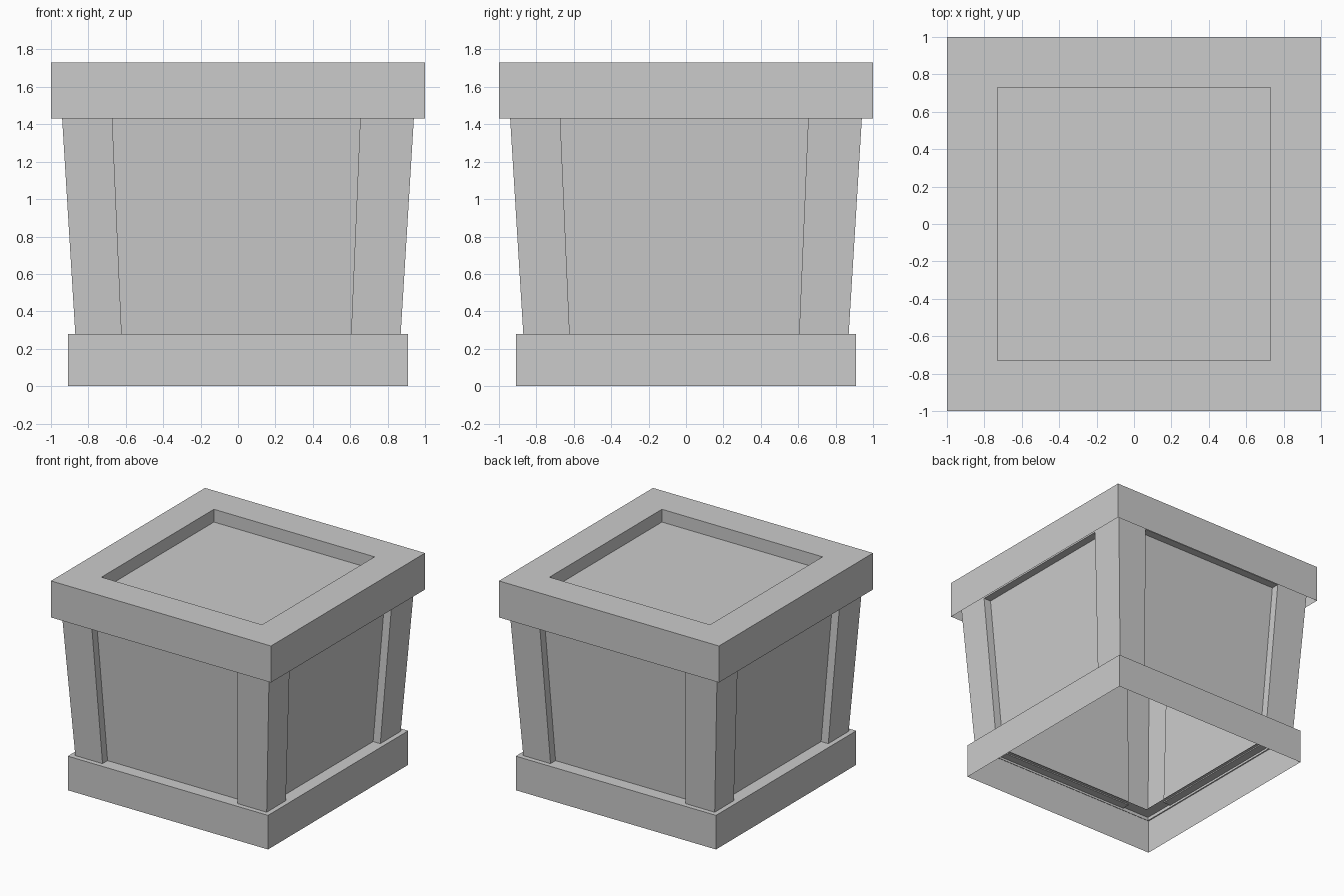
import bpy
import bmesh
from math import pi
from mathutils import Matrix, Vector

cube = bpy.data.objects.get("Cube")
if cube:
    bpy.data.objects.remove(cube, do_unlink=True)

# One plain grey for the whole planter
grey = bpy.data.materials.new("plain grey")
grey.use_nodes = True
COLOUR = (0.6, 0.6, 0.6, 1)
grey.diffuse_color = COLOUR
grey.node_tree.nodes["Principled BSDF"].inputs["Base Color"].default_value = COLOUR


def four_sides(name, quads, cap=None):
    """Repeat the front side's quads around z; cap = (half size, height) of a flat square."""
    bm = bmesh.new()
    for k in range(4):
        turn = Matrix.Rotation(k * pi / 2, 3, "Z")
        for quad in quads:
            bm.faces.new([bm.verts.new(turn @ Vector(p)) for p in quad])
    if cap:
        r, z = cap
        bm.faces.new([bm.verts.new((x * r, y * r, z))
                      for x, y in ((-1, -1), (1, -1), (1, 1), (-1, 1))])
    bmesh.ops.remove_doubles(bm, verts=bm.verts, dist=0.0001)
    mesh = bpy.data.meshes.new(name)
    bm.to_mesh(mesh)
    bm.free()
    mesh.materials.append(grey)
    obj = bpy.data.objects.new(name, mesh)
    bpy.context.collection.objects.link(obj)
    return obj


def band(profile):
    """Front quads of a square ring that follows (half size, height) points."""
    return [[(-a, -a, za), (a, -a, za), (b, -b, zb), (-b, -b, zb)]
            for (a, za), (b, zb) in zip(profile, profile[1:])]


# Base skirt, open underneath, with a ledge around the body
four_sides("base", band([(0.91, 0), (0.91, 0.28), (0.78, 0.28)]))

# Top rim, open underneath, with the sunken soil surface
four_sides("rim_and_soil",
           band([(1, 1.43), (1, 1.73), (0.73, 1.73), (0.73, 1.625)]),
           cap=(0.73, 1.625))


# Tapered body: corner posts framing a recessed panel on every side
def body_point(u, z, depth=0):
    half = 0.87 + 0.061 * (z - 0.28)
    return (u * half, depth - half, z)


def loop(left, right, low, high, depth=0):
    return [body_point(left, low, depth), body_point(right, low, depth),
            body_point(right, high, depth), body_point(left, high, depth)]


outer = loop(-1, 1, 0.25, 1.55)
edge = loop(-0.715, 0.695, 0.27, 1.47)
panel = loop(-0.715, 0.695, 0.27, 1.47, 0.065)
sides = [panel]
for a, b in ((outer, edge), (edge, panel)):
    for i in range(4):
        j = (i + 1) % 4
        sides.append([a[i], a[j], b[j], b[i]])
four_sides("body", sides)
